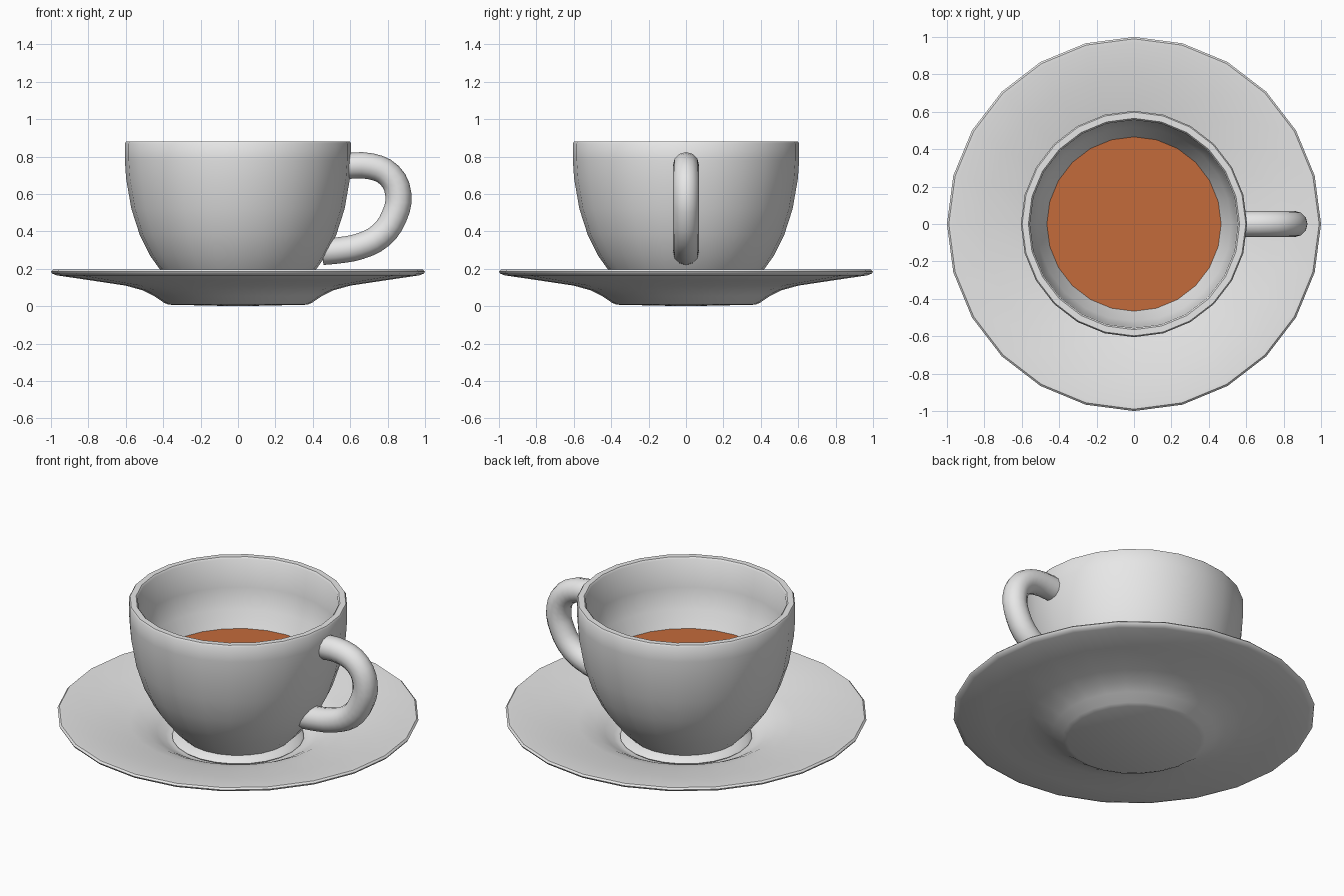
import bpy, math

if "Cube" in bpy.data.objects:
    bpy.data.objects.remove(bpy.data.objects["Cube"])


def material(name, rgb):
    m = bpy.data.materials.new(name)
    m.diffuse_color = (*rgb, 1)
    m.use_nodes = True
    m.node_tree.nodes["Principled BSDF"].inputs["Base Color"].default_value = m.diffuse_color
    return m


def lathe(name, profile, mat, sides=24):
    """Spin a list of (radius, z) points around z; radius 0 is a pole."""
    verts, rings, faces = [], [], []
    for r, z in profile:
        n = 1 if r == 0 else sides
        rings.append([len(verts) + i for i in range(n)])
        for i in range(n):
            a = math.tau * i / sides
            verts.append((r * math.cos(a), r * math.sin(a), z))
    for lo, hi in zip(rings, rings[1:]):
        for i in range(sides):
            j = (i + 1) % sides
            if len(lo) == 1:
                faces.append((lo[0], hi[j], hi[i]))
            elif len(hi) == 1:
                faces.append((lo[i], lo[j], hi[0]))
            else:
                faces.append((lo[i], lo[j], hi[j], hi[i]))
    mesh = bpy.data.meshes.new(name)
    mesh.from_pydata(verts, [], faces)
    mesh.materials.append(mat)
    mesh.shade_smooth()
    mesh.set_sharp_from_angle(angle=math.radians(45))
    obj = bpy.data.objects.new(name, mesh)
    bpy.context.collection.objects.link(obj)
    return obj


white = material("white_china", (0.8, 0.8, 0.8))
brown = material("coffee_brown", (0.55, 0.145, 0.043))

# Saucer: underside from the centre out, over the rim and back to the well
lathe("saucer", [
    (0, 0.0), (0.37, 0.008), (0.395, 0.018), (0.45, 0.055), (0.51, 0.085), (0.60, 0.11),
    (0.80, 0.14), (0.97, 0.165), (0.995, 0.175), (1.0, 0.185), (0.99, 0.195), (0.97, 0.195),
    (0.80, 0.17), (0.60, 0.138), (0.51, 0.112), (0.45, 0.082), (0.40, 0.05),
    (0.37, 0.04), (0, 0.035)], white)

# Cup: outer wall with a small flared foot, flat rim, inner wall
lathe("cup", [
    (0, 0.038), (0.355, 0.04), (0.365, 0.05), (0.355, 0.06), (0.31, 0.075), (0.36, 0.125),
    (0.42, 0.20), (0.47, 0.27), (0.525, 0.38), (0.57, 0.52), (0.598, 0.68),
    (0.605, 0.78), (0.605, 0.87), (0.598, 0.88), (0.565, 0.88), (0.556, 0.87),
    (0.552, 0.70), (0.52, 0.58), (0.465, 0.48), (0.40, 0.32), (0.30, 0.18), (0, 0.14)], white)

# Coffee surface
lathe("coffee", [(0.466, 0.488), (0, 0.488)], brown)

# Handle: round tube along a smooth path
path = [(0.57, 0.75), (0.71, 0.748), (0.81, 0.70), (0.857, 0.60), (0.835, 0.48),
        (0.76, 0.375), (0.65, 0.32), (0.55, 0.30), (0.45, 0.29)]
curve = bpy.data.curves.new("handle", 'CURVE')
curve.dimensions = '3D'
curve.bevel_depth = 0.07
curve.bevel_resolution = 4
curve.resolution_u = 3
curve.use_fill_caps = True
spline = curve.splines.new('BEZIER')
spline.bezier_points.add(len(path) - 1)
for p, (x, z) in zip(spline.bezier_points, path):
    p.co = (x, 0, z)
    p.handle_left_type = p.handle_right_type = 'AUTO'
curve.materials.append(white)
bpy.context.collection.objects.link(bpy.data.objects.new("handle", curve))
